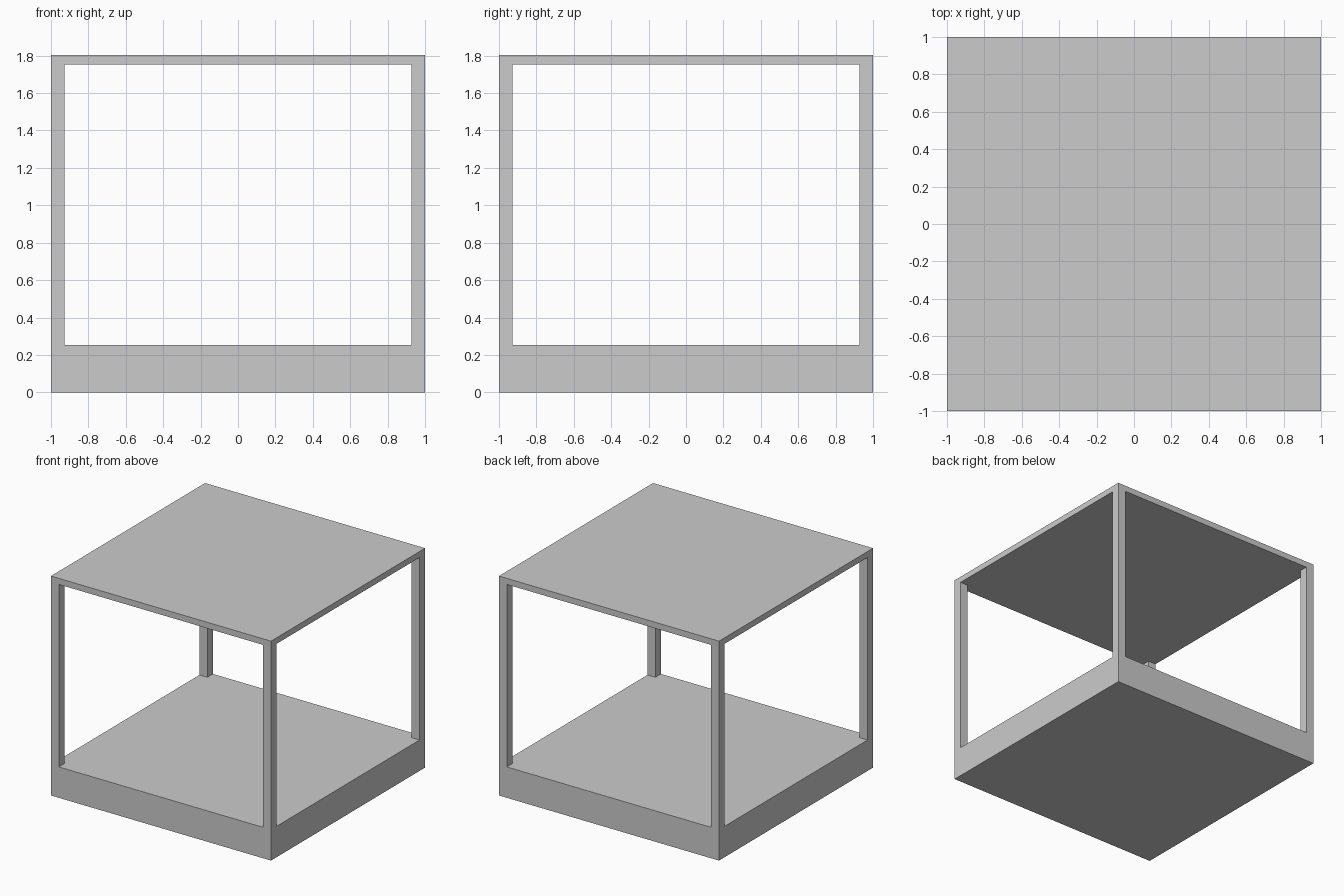
import bpy
import bmesh
from mathutils import Matrix, Vector

default = bpy.data.objects.get("Cube")
if default:
    bpy.data.objects.remove(default, do_unlink=True)

HALF = 1.0           # half width of the footprint
BASE_TOP = 0.254
ROOF_BOTTOM = 1.753
TOP = 1.803
POST = 0.072         # post thickness

grey = bpy.data.materials.new("light_grey")
grey.use_nodes = True
colour = (0.6, 0.6, 0.6, 1)
grey.diffuse_color = colour
grey.node_tree.nodes["Principled BSDF"].inputs["Base Color"].default_value = colour


def box(name, low, high):
    """Flat-shaded box between two opposite corners."""
    low, high = Vector(low), Vector(high)
    bm = bmesh.new()
    bmesh.ops.create_cube(bm, size=1, matrix=Matrix.LocRotScale(
        (low + high) / 2, None, high - low))
    mesh = bpy.data.meshes.new(name)
    bm.to_mesh(mesh)
    bm.free()
    mesh.materials.append(grey)
    obj = bpy.data.objects.new(name, mesh)
    bpy.context.collection.objects.link(obj)
    return obj


# Thick base and thin roof slab
box("base", (-HALF, -HALF, 0), (HALF, HALF, BASE_TOP))
box("roof", (-HALF, -HALF, ROOF_BOTTOM), (HALF, HALF, TOP))

# Four corner posts, flush with the outer sides
inner = HALF - POST
for x_name, x in (("right", -HALF), ("left", inner)):
    for y_name, y in (("front", -HALF), ("back", inner)):
        box(f"{y_name}_{x_name}_post", (x, y, BASE_TOP),
            (x + POST, y + POST, ROOF_BOTTOM))
